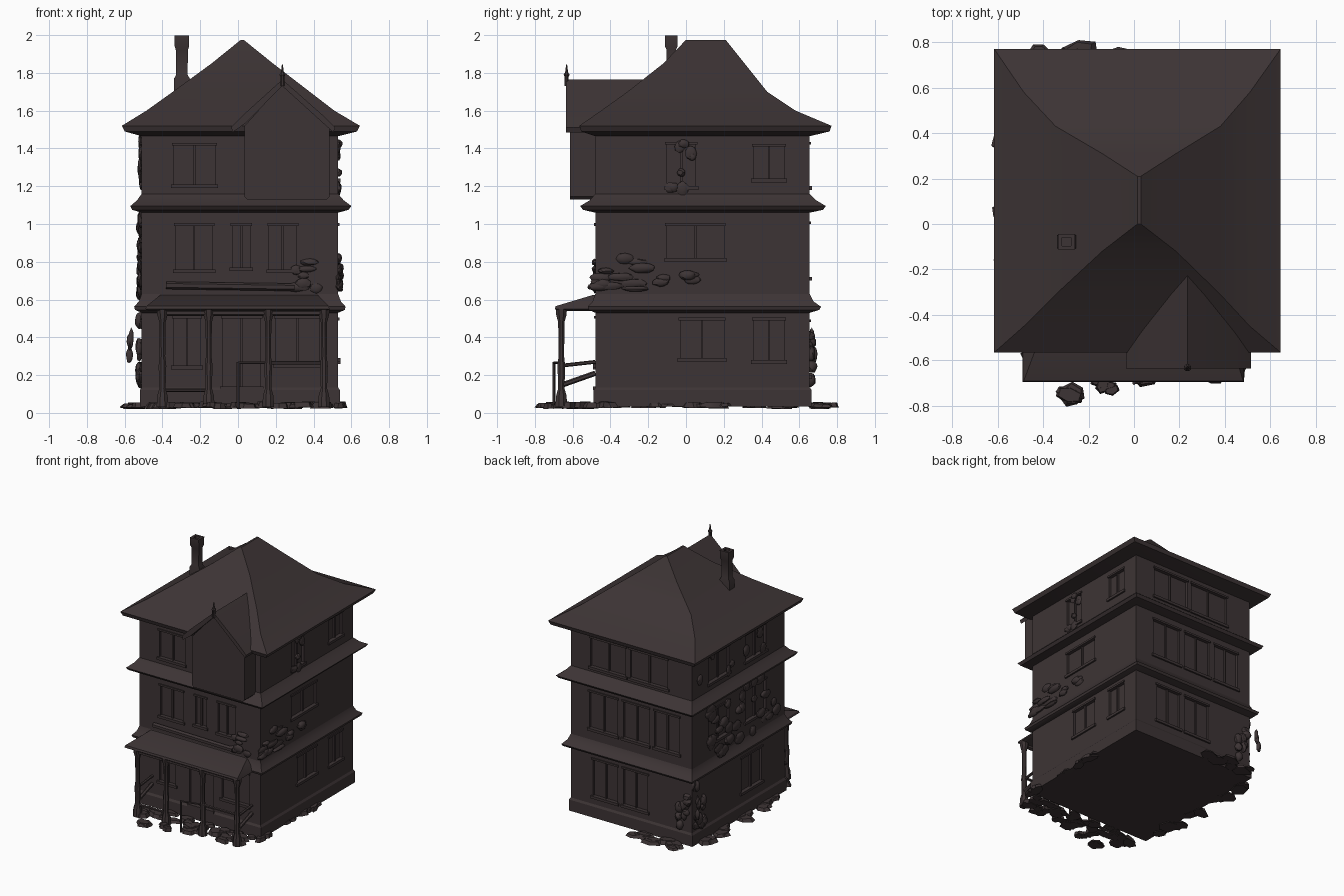
import bpy, bmesh, math, random
from mathutils import Matrix, Vector

if "Cube" in bpy.data.objects:
    bpy.data.objects.remove(bpy.data.objects["Cube"])

random.seed(4)
mat = bpy.data.materials.new("dark_brown")
mat.diffuse_color = (0.046, 0.034, 0.035, 1)
mat.use_nodes = True
mat.node_tree.nodes["Principled BSDF"].inputs["Base Color"].default_value = mat.diffuse_color


def finish(name, bm):
    bmesh.ops.recalc_face_normals(bm, faces=bm.faces)
    me = bpy.data.meshes.new(name)
    bm.to_mesh(me)
    bm.free()
    me.materials.append(mat)
    ob = bpy.data.objects.new(name, me)
    bpy.context.collection.objects.link(ob)
    return ob


def bridge(bm, rings):
    vs = [[bm.verts.new(p) for p in r] for r in rings]
    n = len(vs[0])
    for a, b in zip(vs, vs[1:]):
        for i in range(n):
            j = (i + 1) % n
            bm.faces.new((a[i], a[j], b[j], b[i]))
    bm.faces.new(vs[0][::-1])
    bm.faces.new(vs[-1])


def loft(name, rings):
    """Stack of rectangles (x0, x1, y0, y1, z)."""
    bm = bmesh.new()
    bridge(bm, [[(a, c, z), (b, c, z), (b, d, z), (a, d, z)] for a, b, c, d, z in rings])
    return finish(name, bm)


def add_box(bm, x0, x1, y0, y1, z0, z1):
    m = Matrix.Translation(((x0 + x1) / 2, (y0 + y1) / 2, (z0 + z1) / 2))
    bmesh.ops.create_cube(bm, size=1, matrix=m @ Matrix.Diagonal((x1 - x0, y1 - y0, z1 - z0, 1)))


def lathe(name, x, y, prof, n=8):
    bm = bmesh.new()
    bridge(bm, [[(x + r * math.cos(math.tau * (i + .5) / n), y + r * math.sin(math.tau * (i + .5) / n), z)
                 for i in range(n)] for r, z in prof])
    return finish(name, bm)


def extrude_y(name, pts, y0, y1):
    bm = bmesh.new()
    bridge(bm, [[(x, y, z) for x, z in pts] for y in (y0, y1)])
    return finish(name, bm)


def beam(name, p, q, r):
    p, q = Vector(p), Vector(q)
    bm = bmesh.new()
    rot = (q - p).to_track_quat('Z', 'Y').to_matrix().to_4x4()
    bmesh.ops.create_cone(bm, cap_ends=True, segments=6, radius1=r, radius2=r, depth=(q - p).length,
                          matrix=Matrix.Translation((p + q) / 2) @ rot)
    return finish(name, bm)


def scatter(name, count, xr, yr, zr, size, slab=False):
    """Random lumps (foliage) or flat slabs (rubble) inside a region."""
    bm = bmesh.new()
    for _ in range(count):
        c = [random.uniform(*r) for r in (xr, yr, zr)]
        s = [v * random.uniform(.5, 1) for v in size]
        m = Matrix.Translation(c) @ Matrix.Rotation(random.uniform(-.5, .5) if slab else 0, 4, 'Z') \
            @ Matrix.Diagonal((*s, 1))
        if slab:
            v = bmesh.ops.create_cone(bm, cap_ends=True, segments=6, radius1=1, radius2=.75, depth=2, matrix=m)
        else:
            v = bmesh.ops.create_icosphere(bm, subdivisions=2, radius=1, matrix=m)
        for w in v["verts"]:
            w.co += Vector([random.uniform(-.1, .1) * k for k in s])
    return finish(name, bm)


# Walls with recessed windows
X0, X1, Y0, Y1 = -.51, .53, -.48, .655
walls = loft("walls", [(X0, X1, Y0, Y1, .12), (X0, X1, Y0, Y1, 1.5)])
D = .018
windows = {
    "front": [(-.34, -.12, 1.21, 1.415), (-.33, -.135, .76, .99), (-.03, .065, .77, .99), (.165, .31, .76, .99),
              (-.34, -.2, .25, .5), (-.08, .12, .14, .5), (.2, .43, .26, .5)],
    "right": [(-.03, .2, .29, .49), (.36, .52, .28, .49), (-.1, .05, 1.2, 1.42), (.36, .52, 1.24, 1.41),
              (-.1, .2, .82, .99)],
    "back": [(.06, .36, 1.2, 1.42), (-.3, .02, 1.2, 1.42), (.13, .37, .72, 1), (-.14, .08, .72, 1),
             (-.4, -.19, .72, 1), (.13, .34, .2, .48), (-.13, .08, .2, .48)],
    "left": [(-.25, 0, 1.22, 1.42), (.2, .45, 1.22, 1.42), (-.25, 0, .75, .99), (.2, .45, .75, .99),
             (-.2, .05, .22, .48)],
}


def side_box(bm, side, u0, u1, z0, z1, lo, hi):
    """Box on a wall; lo and hi are measured outward from the wall plane."""
    if side == "front":
        add_box(bm, u0, u1, Y0 - hi, Y0 - lo, z0, z1)
    elif side == "back":
        add_box(bm, u0, u1, Y1 + lo, Y1 + hi, z0, z1)
    elif side == "right":
        add_box(bm, X1 + lo, X1 + hi, u0, u1, z0, z1)
    else:
        add_box(bm, X0 - hi, X0 - lo, u0, u1, z0, z1)


cut, trim = bmesh.new(), bmesh.new()
for side, wins in windows.items():
    for u0, u1, z0, z1 in wins:
        side_box(cut, side, u0, u1, z0, z1, -D, .05)
        side_box(trim, side, u0 - .015, u1 + .015, z0 - .02, z0, -.01, .012)
        side_box(trim, side, u0 - .01, u1 + .01, z1, z1 + .014, -.01, .008)
        m = (u0 + u1) / 2
        side_box(trim, side, m - .006, m + .006, z0, z1, -D - .005, -.006)
cutter = finish("window_cutter", cut)
cutter.hide_render = True
mod = walls.modifiers.new("windows", 'BOOLEAN')
mod.operation, mod.solver, mod.object = 'DIFFERENCE', 'EXACT', cutter
bpy.context.view_layer.objects.active = walls
bpy.ops.object.modifier_apply(modifier="windows")
bpy.data.objects.remove(cutter)
finish("window_trim", trim)

# Foundation and skirt roofs between floors
loft("foundation", [(-.52, .54, -.49, .665, .035), (-.52, .54, -.49, .665, .12), (X0, X1, Y0, Y1, .135)])
loft("lower_skirt_roof", [(-.51, .53, -.48, .655, .53), (-.545, .565, -.515, .705, .545),
                          (-.55, .57, -.52, .715, .562), (-.525, .545, -.495, .675, .59), (X0, X1, Y0, Y1, .63)])
loft("upper_skirt_roof", [(-.51, .53, -.48, .655, 1.06), (-.56, .585, -.545, .725, 1.075),
                          (-.57, .6, -.56, .74, 1.095), (-.535, .56, -.51, .69, 1.125), (X0, X1, Y0, Y1, 1.16)])

# Main hipped roof with flared eaves
loft("main_roof", [(X0, X1, Y0, Y1, 1.465), (-.6, .63, -.555, .76, 1.49), (-.615, .645, -.565, .77, 1.52),
                   (-.485, .51, -.45, .58, 1.6), (-.345, .38, -.31, .43, 1.7),
                   (-.14, .185, -.12, .31, 1.85), (.015, .03, 0, .21, 1.975)])

# Front gabled bay
extrude_y("bay_wall", [(.05, 1.13), (.47, 1.13), (.485, 1.145), (.485, 1.52), (.235, 1.74), (.035, 1.52),
                       (.035, 1.145)], -.615, -.3)
extrude_y("bay_roof", [(-.03, 1.485), (.035, 1.53), (.235, 1.73), (.455, 1.53), (.505, 1.485), (.515, 1.51),
                       (.45, 1.575), (.235, 1.765), (.03, 1.58), (-.035, 1.515)], -.635, -.16)
lathe("bay_finial", .235, -.632, [(.012, 1.73), (.012, 1.78), (.017, 1.79), (.008, 1.805), (.003, 1.845)])

# Chimney with a hollow cap
cx, cy = -.297, -.078
loft("chimney", [(cx - a, cx + a, cy - b, cy + b, z) for a, b, z in
                 [(.042, .03, 1.65), (.042, .03, 1.77), (.03, .024, 1.79), (.032, .024, 1.92), (.038, .033, 1.94),
                  (.038, .034, 1.998), (.02, .018, 1.998), (.02, .018, 1.96)]])

# Porch roof, posts and rails
loft("porch_roof", [(-.475, .465, -.68, -.47, .54), (-.49, .485, -.695, -.47, .55),
                    (-.485, .48, -.69, -.47, .565), (-.41, .42, -.49, -.47, .625)])
for i, x in enumerate((-.4, -.155, .16, .455)):
    lathe(f"porch_post_{i + 1}", x, -.66, [(.034, .03), (.03, .09), (.018, .13), (.022, .25), (.016, .3),
                                           (.018, .48), (.03, .52), (.032, .55)])
beam("porch_beam", (-.42, -.665, .53), (.47, -.665, .53), .016)
beam("front_rail", (.16, -.66, .265), (.455, -.66, .265), .01)
beam("front_low_rail", (-.4, -.66, .12), (-.155, -.66, .12), .01)
for x in (-.4, .455):
    beam("side_rail", (x, -.66, .25), (x, -.48, .27), .01)
    beam("broken_side_rail", (x, -.65, .15), (x, -.48, .21), .014)
beam("stair_post", (0, -.7, .025), (0, -.7, .27), .008)
beam("stair_rail", (0, -.7, .265), (.16, -.66, .265), .007)
beam("window_box", (-.38, -.49, .675), (.3, -.49, .665), .02)

# Overgrowth on the walls
scatter("left_growth", 32, (-.525, -.51), (-.42, .45), (.62, 1.03), (.022, .06, .045))
scatter("left_back_growth", 12, (-.525, -.51), (.48, .64), (.14, .5), (.022, .04, .05))
scatter("left_top_growth", 8, (-.52, -.51), (-.4, .6), (1.22, 1.44), (.015, .04, .05))
scatter("hanging_growth", 4, (-.575, -.56), (.66, .69), (.27, .43), (.02, .02, .045))
scatter("right_growth", 18, (.53, .54), (-.47, .05), (.65, .84), (.022, .075, .03))
scatter("right_top_growth", 8, (.53, .535), (-.12, .12), (1.18, 1.44), (.02, .035, .04))
scatter("front_growth", 8, (.28, .5), (-.49, -.48), (.66, .82), (.06, .02, .03))
scatter("back_growth", 9, (-.48, -.4), (.655, .665), (.15, .5), (.04, .03, .05))

# Rubble around the foot of the house
scatter("front_rubble", 42, (-.45, .48), (-.68, -.5), (.035, .045), (.075, .05, .017), True)
scatter("front_left_rubble", 4, (-.33, -.26), (-.77, -.7), (.035, .04), (.07, .05, .014), True)
scatter("step_rubble", 4, (-.17, -.1), (-.74, -.69), (.035, .045), (.05, .04, .014), True)
scatter("left_rubble", 14, (-.56, -.5), (-.45, .6), (.035, .045), (.08, .08, .015), True)
scatter("back_rubble", 12, (-.42, -.05), (.68, .77), (.035, .045), (.09, .06, .014), True)
scatter("right_rubble", 14, (.53, .545), (-.5, .62), (.035, .045), (.04, .07, .015), True)

bpy.ops.object.select_all(action='SELECT')
bpy.ops.object.shade_smooth_by_angle(angle=math.radians(32))
